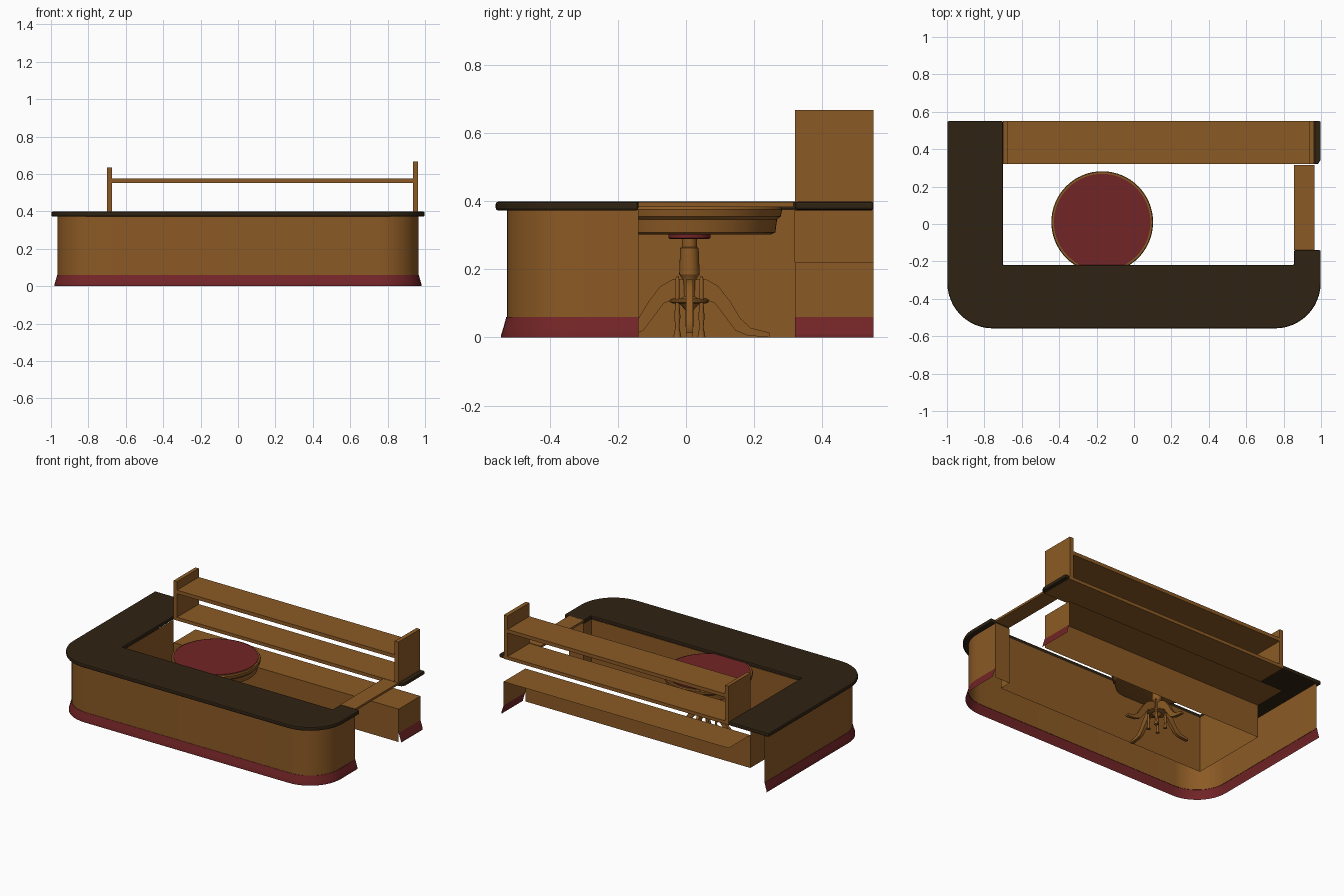
import bpy, bmesh, math
from math import sin, cos, pi

if "Cube" in bpy.data.objects:
    bpy.data.objects.remove(bpy.data.objects["Cube"])


def mat(name, c):
    m = bpy.data.materials.new(name)
    m.diffuse_color = (*c, 1)
    m.use_nodes = True
    m.node_tree.nodes["Principled BSDF"].inputs["Base Color"].default_value = m.diffuse_color
    return m


WOOD = mat("warm_wood", (0.26, 0.102, 0.018))
DARK = mat("dark_wood", (0.028, 0.016, 0.006))
RED = mat("deep_red", (0.17, 0.018, 0.02))


def mesh(name, verts, faces, m, smooth=False):
    me = bpy.data.meshes.new(name)
    me.from_pydata(verts, [], faces)
    bm = bmesh.new()
    bm.from_mesh(me)
    bmesh.ops.recalc_face_normals(bm, faces=bm.faces)
    bm.to_mesh(me)
    bm.free()
    o = bpy.data.objects.new(name, me)
    bpy.context.collection.objects.link(o)
    me.materials.append(m)
    if smooth:
        bpy.context.view_layer.objects.active = o
        o.select_set(True)
        bpy.ops.object.shade_smooth_by_angle(angle=math.radians(35))
        o.select_set(False)
    return o


def box(name, x0, x1, y0, y1, z0, z1, m):
    v = [(x, y, z) for z in (z0, z1) for x, y in ((x0, y0), (x1, y0), (x1, y1), (x0, y1))]
    f = [(0, 1, 2, 3), (4, 5, 6, 7)] + [(i, (i + 1) % 4, (i + 1) % 4 + 4, i + 4) for i in range(4)]
    return mesh(name, v, f, m)


def path(off):
    """Rounded outer line of the counter, grown outward by off."""
    r, n = 0.21 + off, 12
    p = [(-0.965 - off, 0.55)]
    for cx, a0 in ((-0.755, pi), (0.755, 1.5 * pi)):
        for i in range(n + 1):
            a = a0 + i / n * pi / 2
            p.append((cx + r * cos(a), -0.315 + r * sin(a)))
    return p + [(0.965 + off, -0.14)]


def sheet(name, rows, m, smooth=False):
    n = len(rows[0])
    v = [p for row in rows for p in row]
    f = [(k * n + i, k * n + i + 1, (k + 1) * n + i + 1, (k + 1) * n + i)
         for k in range(len(rows) - 1) for i in range(n - 1)]
    return mesh(name, v, f, m, smooth)


def loft(name, prof, m):
    return sheet(name, [[(x, y, z) for x, y in path(o)] for o, z in prof], m, True)


def wall(name, pts, z0, z1, m):
    return sheet(name, [[(x, y, z) for x, y in pts] for z in (z0, z1)], m)


def lathe(name, c, prof, m, n=40):
    rows = [[(c[0] + r * cos(2 * pi * i / n), c[1] + r * sin(2 * pi * i / n), z) for i in range(n)]
            for r, z in prof]
    v = [p for row in rows for p in row]
    f = [(k * n + i, k * n + (i + 1) % n, (k + 1) * n + (i + 1) % n, (k + 1) * n + i)
         for k in range(len(rows) - 1) for i in range(n)]
    f += [tuple(range(n)), tuple(range(len(v) - n, len(v)))]
    return mesh(name, v, f, m, True)


def slab(name, outline, z0, z1, m):
    n = len(outline)
    v = [(x, y, z) for z in (z0, z1) for x, y in outline]
    f = [tuple(range(n)), tuple(range(n, 2 * n))] + [(i, (i + 1) % n, (i + 1) % n + n, i + n) for i in range(n)]
    o = mesh(name, v, f, m)
    b = o.modifiers.new("rounded_edge", 'BEVEL')
    b.width, b.segments = 0.007, 2
    b.limit_method, b.angle_limit = 'ANGLE', math.radians(50)
    return o


# Counter: outer wall, skirting, inner wall, dark top
loft("counter_wall", [(0, 0.06), (0, 0.374)], WOOD)
loft("counter_skirting", [(0.017, 0), (0.017, 0.008), (0.010, 0.03), (0.002, 0.06), (0, 0.06)], RED)
wall("counter_inner_wall", [(0.965, -0.14), (0.855, -0.14), (0.855, -0.22), (-0.70, -0.22), (-0.70, 0.32)],
     0, 0.374, WOOD)
slab("counter_top", path(0.035 - 0.017 + 0.015) +
     [(0.855, -0.14), (0.855, -0.22), (-0.70, -0.22), (-0.70, 0.55)], 0.372, 0.398, DARK)

# Lift-up hatch
box("hatch", 0.855, 0.965, -0.14, 0.315, 0.383, 0.397, WOOD)

# Back cabinet: open at the back and below
wall("cabinet_front", [(-0.70, 0.32), (0.965, 0.32)], 0, 0.22, WOOD)
wall("cabinet_end", [(0.965, 0.32), (0.965, 0.55)], 0.06, 0.22, WOOD)
sheet("cabinet_top", [[(-0.70, y, 0.22), (0.965, y, 0.22)] for y in (0.32, 0.55)], WOOD)
sheet("cabinet_skirting", [[(0.965 + o, y, z) for y in (0.32, 0.55)]
                           for o, z in ((0.017, 0), (0.017, 0.008), (0.010, 0.03), (0, 0.06))], RED)

# Shelves and uprights
box("lower_shelf", -0.70, 0.965, 0.32, 0.55, 0.374, 0.396, WOOD)
slab("shelf_end_trim", [(0.965, 0.32), (0.985, 0.32), (0.998, 0.345), (0.998, 0.55), (0.965, 0.55)],
     0.374, 0.398, DARK)
box("upper_shelf", -0.675, 0.935, 0.32, 0.55, 0.553, 0.577, WOOD)
box("left_upright", -0.70, -0.675, 0.32, 0.55, 0.396, 0.635, WOOD)
box("right_upright", 0.935, 0.963, 0.32, 0.55, 0.396, 0.667, WOOD)

# Round table
C = (-0.17, 0.01)
lathe("table_apron", C, [(0.24, 0.302), (0.252, 0.308), (0.257, 0.345), (0.268, 0.355),
                         (0.272, 0.375), (0.268, 0.382), (0.255, 0.382)], WOOD, 64)
lathe("table_cloth", C, [(0.258, 0.380), (0.258, 0.386)], RED, 64)
lathe("table_plate", C, [(0.056, 0.288), (0.062, 0.292), (0.062, 0.302)], RED)
lathe("table_column", C, [(0.012, 0.03), (0.012, 0.08), (0.03, 0.10), (0.03, 0.112), (0.018, 0.12),
                          (0.02, 0.17), (0.03, 0.185), (0.027, 0.262), (0.022, 0.265), (0.022, 0.29)], WOOD, 24)
lathe("column_collar", C, [(0.05, 0.1), (0.058, 0.104), (0.058, 0.11), (0.05, 0.114)], WOOD, 24)

# Four curved legs, each with a turned post between
UP = [(0.015, 0.17), (0.05, 0.17), (0.085, 0.15), (0.12, 0.105), (0.15, 0.055), (0.18, 0.028), (0.21, 0.02), (0.235, 0.014)]
LOW = [(0.015, 0.105), (0.045, 0.112), (0.075, 0.10), (0.105, 0.06), (0.135, 0.02), (0.17, 0.006), (0.21, 0.002), (0.235, 0)]
for k in range(4):
    ca, sa = cos(k * pi / 2), sin(k * pi / 2)
    n = len(UP)
    v = [(C[0] + r * ca - w * sa, C[1] + r * sa + w * ca, z)
         for w in (-0.01, 0.01) for line in (UP, LOW) for r, z in line]
    f = []
    for i in range(n - 1):
        for a, b in ((0, n), (2 * n, 3 * n), (0, 2 * n), (n, 3 * n)):
            f.append((a + i, a + i + 1, b + i + 1, b + i))
    f += [(0, n, 3 * n, 2 * n), (n - 1, 2 * n - 1, 4 * n - 1, 3 * n - 1)]
    mesh(f"table_leg_{k + 1}", v, f, WOOD, True)
    a = k * pi / 2 + pi / 4
    lathe(f"table_post_{k + 1}", (C[0] + 0.05 * cos(a), C[1] + 0.05 * sin(a)),
          [(0.012, 0), (0.006, 0.03), (0.009, 0.06), (0.006, 0.1), (0.006, 0.17), (0.003, 0.18)], WOOD, 12)
